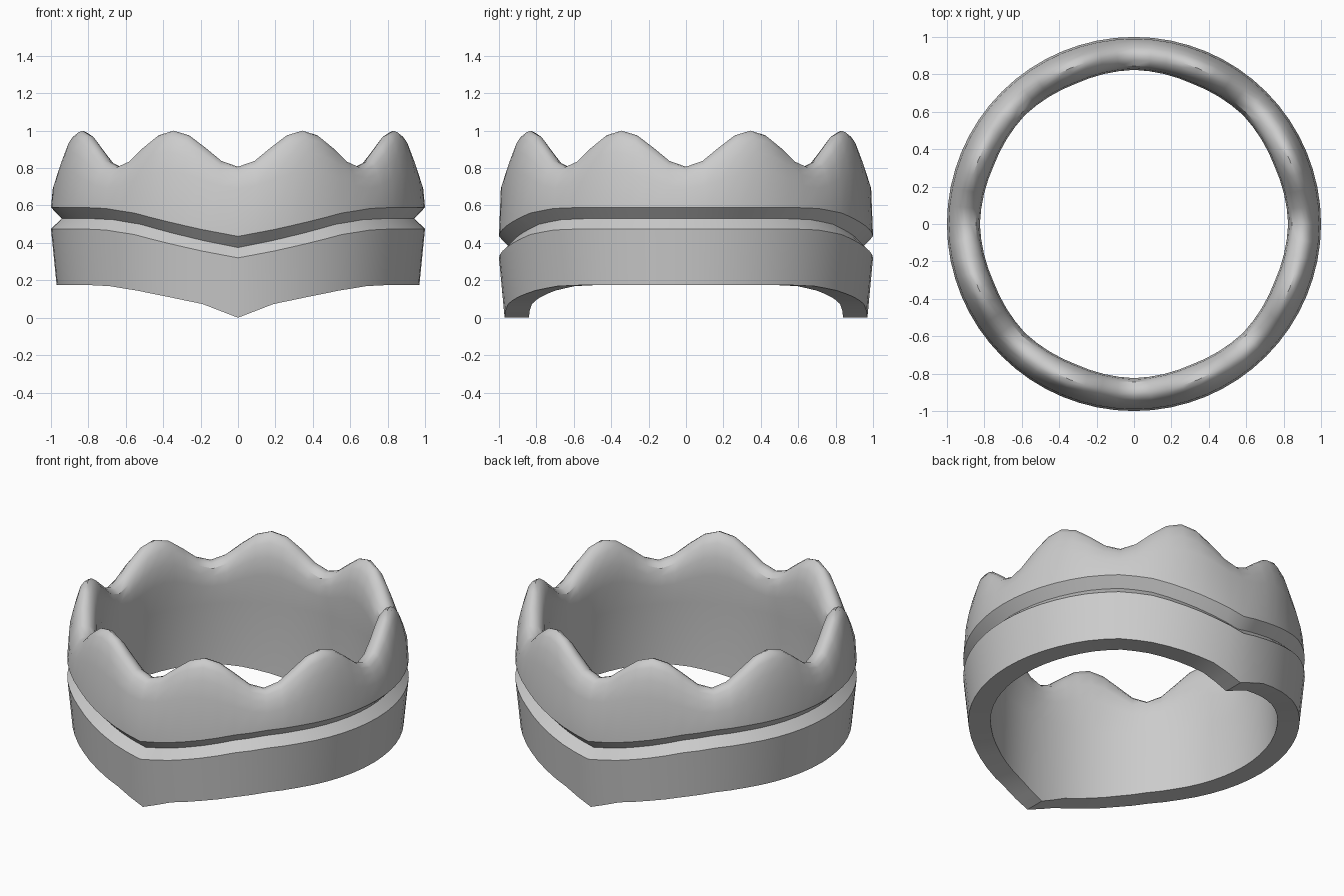
import bpy, bmesh
from math import sin, cos, pi

cube = bpy.data.objects.get("Cube")
if cube:
    bpy.data.objects.remove(cube)

SEGMENTS = 64
STEP = 360 / SEGMENTS


def lookup(table, pos):
    """Linear interpolation through evenly spaced table values."""
    i = min(int(pos), len(table) - 2)
    t = min(pos - i, 1)
    return table[i] * (1 - t) + table[i + 1] * t


# Heights from valley to peak, and the downward points at front and back
PEAK = [0.807, 0.838, 0.91, 0.975, 1.0]
BOTTOM_DROP = [0.175, 0.102, 0.064, 0.03, 0.006, 0]
GROOVE_DROP = [0.155, 0.118, 0.075, 0.03, 0.006, 0]

# Band section: radius, height, drop table (inner bottom, outer wall, groove)
BAND = [(0.84, 0.175, BOTTOM_DROP), (0.97, 0.175, BOTTOM_DROP),
        (1.0, 0.475, GROOVE_DROP), (0.943, 0.53, GROOVE_DROP),
        (1.0, 0.59, GROOVE_DROP)]

# Wavy rim section: radius, fraction of the height from BASE to the rim
BASE = 0.59
RIM = [(0.99, 0.47), (0.967, 0.72), (0.945, 0.9), (0.922, 0.98), (0.9, 1.0),
       (0.875, 0.975), (0.845, 0.88), (0.82, 0.68), (0.812, 0.4)]


def section(deg):
    """Closed cross-section of the ring at an angle measured from the front."""
    fold = abs((deg + 90) % 180 - 90)
    wave = abs((deg + 22.5) % 45 - 22.5)
    pts = [(r, z - lookup(d, fold / 11.25)) for r, z, d in BAND]
    top = lookup(PEAK, wave / STEP)
    pinch = 0.012 * (1 - wave / 22.5)
    for r, f in RIM:
        inner = pinch if r < 0.83 else 0
        pts.append((r + inner, BASE + (top - BASE) * f))
    pts.append((0.835, 0.56))
    return pts


# Sweep the section around the ring
bm = bmesh.new()
rings = []
for k in range(SEGMENTS):
    deg = k * STEP
    a = deg * pi / 180
    rings.append([bm.verts.new((r * sin(a), -r * cos(a), z))
                  for r, z in section(deg)])
for k, ring in enumerate(rings):
    after = rings[(k + 1) % SEGMENTS]
    for i in range(len(ring)):
        j = (i + 1) % len(ring)
        bm.faces.new((ring[i], after[i], after[j], ring[j]))
bmesh.ops.recalc_face_normals(bm, faces=bm.faces)

mesh = bpy.data.meshes.new("crown_ring")
bm.to_mesh(mesh)
bm.free()
ring_obj = bpy.data.objects.new("crown_ring", mesh)
bpy.context.collection.objects.link(ring_obj)

# Plain grey metal
grey = bpy.data.materials.new("grey")
grey.use_nodes = True
colour = (0.6, 0.6, 0.6, 1)
grey.diffuse_color = colour
grey.node_tree.nodes["Principled BSDF"].inputs["Base Color"].default_value = colour
mesh.materials.append(grey)

# Smooth walls with crisp groove and bottom edges
bpy.ops.object.select_all(action="DESELECT")
ring_obj.select_set(True)
bpy.context.view_layer.objects.active = ring_obj
bpy.ops.object.shade_smooth_by_angle(angle=pi / 5)
